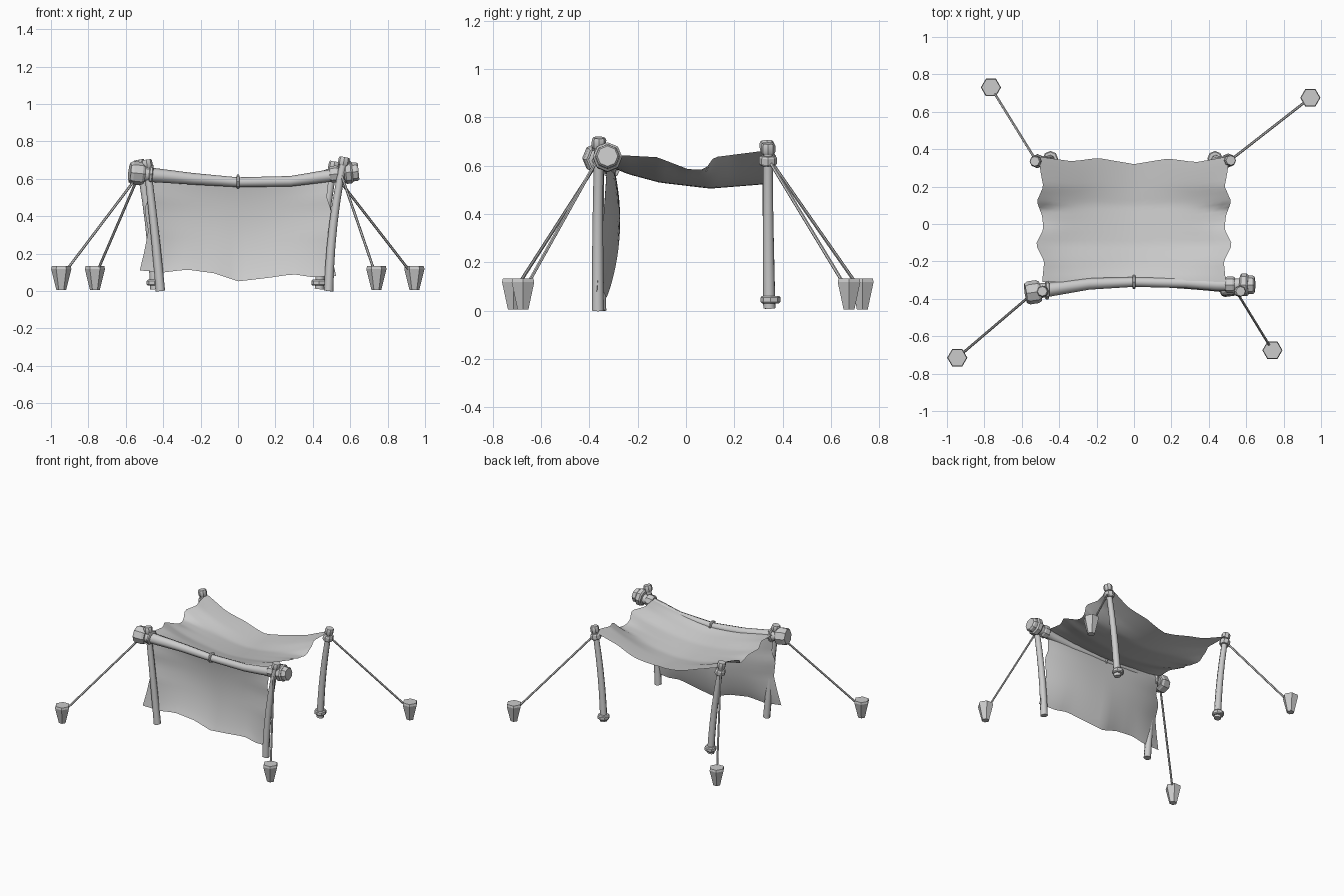
import bpy, math
from mathutils import Vector

cube = bpy.data.objects.get("Cube")
if cube:
    bpy.data.objects.remove(cube)

grey = bpy.data.materials.new("plain grey")
grey.use_nodes = True
COLOUR = (0.6, 0.6, 0.6, 1)
grey.diffuse_color = COLOUR
grey.node_tree.nodes["Principled BSDF"].inputs["Base Color"].default_value = COLOUR


def add_mesh(name, verts, faces, angle=40):
    mesh = bpy.data.meshes.new(name)
    mesh.from_pydata(verts, [], faces)
    mesh.materials.append(grey)
    obj = bpy.data.objects.new(name, mesh)
    bpy.context.collection.objects.link(obj)
    bpy.ops.object.select_all(action='DESELECT')
    obj.select_set(True)
    bpy.context.view_layer.objects.active = obj
    bpy.ops.object.shade_smooth_by_angle(angle=math.radians(angle))
    return obj


def tube(name, path, radii, sides=8, angle=50):
    """Loft a closed round section along a path of points."""
    pts = [Vector(p) for p in path]
    axis = (pts[-1] - pts[0]).normalized()
    side = axis.cross(Vector((0, 1, 0)) if abs(axis.y) < 0.8 else Vector((1, 0, 0))).normalized()
    up = axis.cross(side)
    verts, faces = [], []
    for p, r in zip(pts, radii):
        for k in range(sides):
            a = 2 * math.pi * k / sides
            verts.append(p + r * (side * math.cos(a) + up * math.sin(a)))
    for i in range(len(pts) - 1):
        for k in range(sides):
            n = (k + 1) % sides
            a, b = i * sides, (i + 1) * sides
            faces.append((a + k, a + n, b + n, b + k))
    faces.append(tuple(reversed(range(sides))))
    faces.append(tuple(range(len(verts) - sides, len(verts))))
    return add_mesh(name, verts, faces, angle)


def band(name, centre, axis, length, r, sides=8):
    """Short chamfered ring."""
    c, a = Vector(centre), Vector(axis).normalized()
    steps = (-0.5, -0.3, 0.3, 0.5)
    return tube(name, [c + a * length * s for s in steps], [r * 0.85, r, r, r * 0.85], sides, 25)


def lerp(table, t):
    """Read a value off a list of (position, value) pairs."""
    for (a, va), (b, vb) in zip(table, table[1:]):
        if t <= b:
            return va + (vb - va) * max(0, (t - a) / (b - a))
    return table[-1][1]


def cloth(name, rows, cols, point):
    verts = [point(2 * i / cols - 1, j / rows) for j in range(rows + 1) for i in range(cols + 1)]
    w = cols + 1
    faces = [(j * w + i, j * w + i + 1, (j + 1) * w + i + 1, (j + 1) * w + i)
             for j in range(rows) for i in range(cols)]
    return add_mesh(name, verts, faces, 60)


# Bent poles: foot, middle and top, with a cap on each
poles = {
    "front_right": ((-0.415, -0.355, 0), (-0.45, -0.36, 0.36), (-0.49, -0.36, 0.70)),
    "front_left": ((0.485, -0.365, 0), (0.51, -0.365, 0.36), (0.57, -0.36, 0.715)),
    "back_right": ((-0.445, 0.345, 0.01), (-0.475, 0.34, 0.36), (-0.53, 0.335, 0.70)),
    "back_left": ((0.435, 0.345, 0.01), (0.465, 0.34, 0.36), (0.517, 0.34, 0.69)),
}
for name, (foot, mid, top) in poles.items():
    foot, mid, top = Vector(foot), Vector(mid), Vector(top)
    path = []
    for i in range(7):
        t = i / 6
        ctrl = 2 * mid - (foot + top) / 2
        path.append(foot * (1 - t) ** 2 + ctrl * 2 * t * (1 - t) + top * t * t)
    tube(name + "_pole", path, [0.025, 0.024, 0.023, 0.022, 0.021, 0.02, 0.019])
    lean = top - path[-2]
    band(name + "_pole_cap", top - lean * 0.18, lean, 0.045, 0.03)
    if "back" in name:
        band(name + "_pole_collar", top - lean * 0.64, lean, 0.04, 0.037)
        band(name + "_pole_foot", foot + Vector((-0.002, 0.005, 0.035)), (0, 0, 1), 0.032, 0.041)

# Sagging front beam with end knobs and lashings
tube("front_beam",
     [(-0.56, -0.365, 0.63), (-0.45, -0.35, 0.62), (-0.24, -0.32, 0.60), (0, -0.31, 0.582),
      (0.28, -0.315, 0.587), (0.44, -0.325, 0.61), (0.62, -0.325, 0.635)],
     [0.042, 0.038, 0.031, 0.026, 0.028, 0.032, 0.036])
band("beam_middle_ring", (0, -0.31, 0.585), (1, 0, 0), 0.016, 0.037)
band("beam_right_ring", (-0.465, -0.352, 0.625), (1, 0, -0.1), 0.02, 0.052)
band("beam_left_ring", (0.515, -0.325, 0.625), (1, 0, 0.1), 0.05, 0.045)
band("beam_right_knob", (-0.54, -0.365, 0.63), (1, 0.15, -0.1), 0.08, 0.062)
band("beam_left_knob", (0.59, -0.325, 0.635), (1, 0, 0.1), 0.045, 0.061)
band("beam_left_end", (0.62, -0.325, 0.637), (1, 0, 0.1), 0.05, 0.05)

# Ground stakes and guy ropes
stakes = {
    "front_right": ((-0.945, -0.715), (-0.54, -0.37, 0.61)),
    "front_left": ((0.74, -0.675), (0.55, -0.365, 0.63)),
    "back_right": ((-0.765, 0.73), (-0.53, 0.35, 0.62)),
    "back_left": ((0.943, 0.675), (0.52, 0.345, 0.62)),
}
for name, ((x, y), tie) in stakes.items():
    tube(name + "_stake", [(x, y, 0.005), (x, y, 0.118), (x, y, 0.133)],
         [0.026, 0.054, 0.05], 6, 20)
    end = Vector((x, y, 0.075))
    tube(name + "_rope", [Vector(tie), end + (Vector(tie) - end) * 0.04], [0.007, 0.007], 6)

# Canopy: scalloped edges, sag in the middle, one fold near the back
canopy_half = [(-0.3, 0.49), (-0.2, 0.48), (-0.11, 0.525), (-0.03, 0.485), (0.04, 0.49),
               (0.12, 0.52), (0.2, 0.485), (0.28, 0.5), (0.36, 0.51)]
canopy_rim = [(-0.3, 0.645), (-0.12, 0.635), (0.01, 0.585), (0.08, 0.585), (0.115, 0.635), (0.35, 0.665)]
canopy_sag = [(-0.3, 0.59), (-0.24, 0.565), (-0.11, 0.53), (0.1, 0.505), (0.35, 0.525)]
back_edge = [(-1, 0.36), (-0.65, 0.335), (-0.38, 0.353), (0, 0.32), (0.36, 0.35), (0.65, 0.33), (1, 0.362)]


def canopy_point(s, v):
    y = -0.31 + v * (0.31 + lerp(back_edge, s))
    low, rim = lerp(canopy_sag, y), lerp(canopy_rim, y)
    smooth_rim = 0.645 + 0.03 * v - 0.06 * math.sin(math.pi * v) ** 2
    z = low + (smooth_rim - low) * abs(s) ** 1.7 + (rim - smooth_rim) * abs(s) ** 6
    return (s * lerp(canopy_half, y), y, z)


cloth("canopy", 32, 24, canopy_point)

# Front cloth: hangs behind the beam, bellies backwards, ragged hem
hem = [(-1, 0.11), (-0.75, 0.1), (-0.52, 0.115), (-0.24, 0.095), (0, 0.052), (0.3, 0.07),
       (0.56, 0.09), (0.75, 0.075), (1, 0.08)]
wall_half = [(0, 0.49), (0.25, 0.475), (0.38, 0.5), (0.6, 0.48), (0.8, 0.5), (1, 0.525)]


def wall_point(s, v):
    top = 0.59 + 0.05 * abs(s) ** 1.7
    z = top + (lerp(hem, s) - top) * v
    belly = math.sin(math.pi * min(1, 0.12 + v * 0.85)) ** 0.7 * (1 - abs(s) ** 3)
    y = -0.325 - 0.03 * v * abs(s) + 0.055 * belly - 0.015 * v * v
    return (s * lerp(wall_half, v), y, z)


cloth("front_cloth", 20, 24, wall_point)
